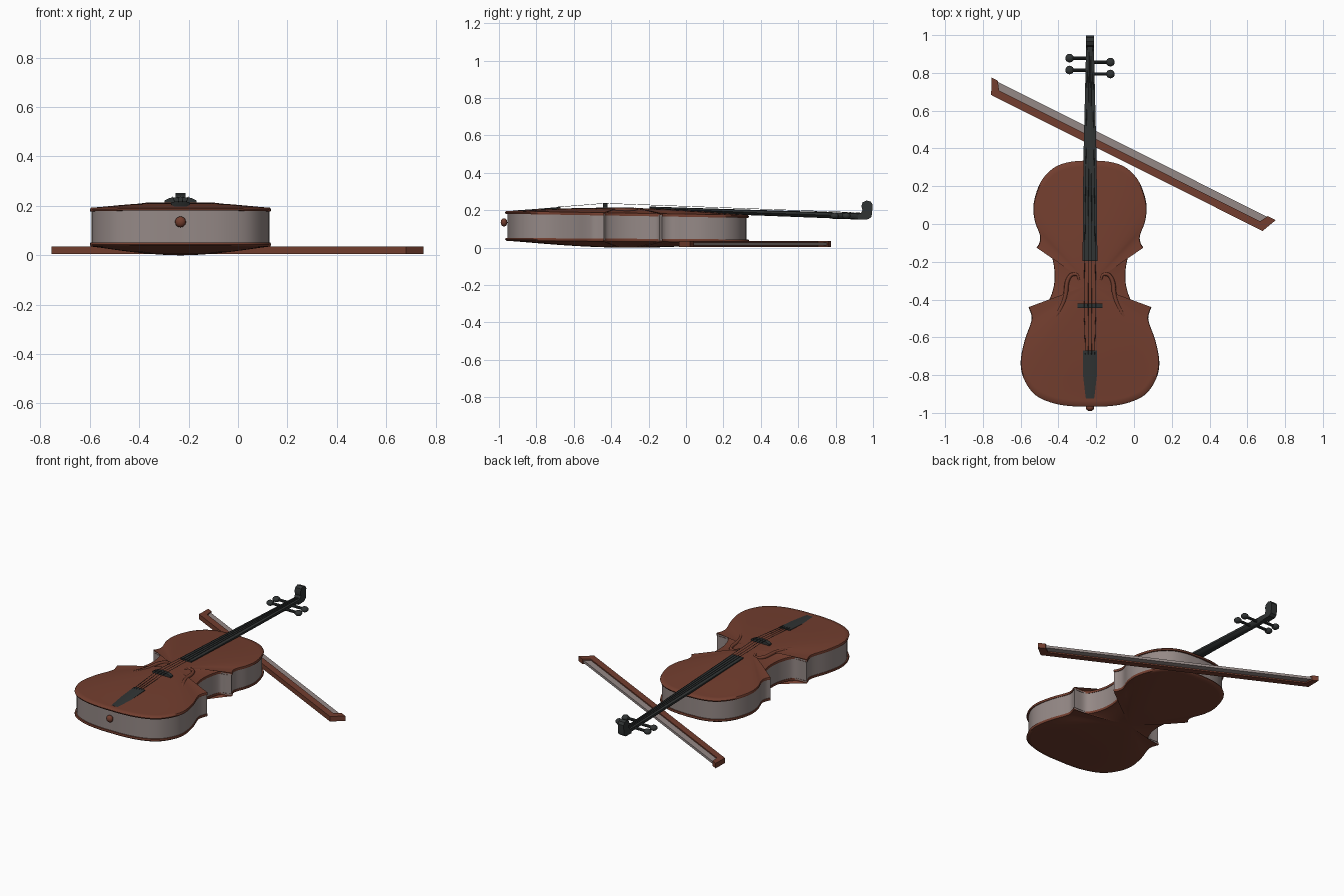
import bpy, bmesh, math
from mathutils import Vector, Matrix

if "Cube" in bpy.data.objects:
    bpy.data.objects.remove(bpy.data.objects["Cube"])

CX, CY = -0.233, -0.32


def material(name, rgb):
    m = bpy.data.materials.new(name)
    m.diffuse_color = (*rgb, 1)
    m.use_nodes = True
    m.node_tree.nodes["Principled BSDF"].inputs["Base Color"].default_value = m.diffuse_color
    return m


WOOD = material("varnish", (0.17, 0.048, 0.028))
DARK = material("ebony", (0.03, 0.034, 0.034))
PALE = material("pale_wood", (0.30, 0.25, 0.24))


def finish(name, bm, mat, angle=35):
    bmesh.ops.recalc_face_normals(bm, faces=bm.faces)
    me = bpy.data.meshes.new(name)
    bm.to_mesh(me)
    bm.free()
    me.materials.append(mat)
    ob = bpy.data.objects.new(name, me)
    bpy.context.collection.objects.link(ob)
    bpy.context.view_layer.objects.active = ob
    ob.select_set(True)
    bpy.ops.object.shade_smooth_by_angle(angle=math.radians(angle))
    ob.select_set(False)
    return ob


def spline(pts, n=5):
    p = [Vector(q) for q in pts]
    p = [2 * p[0] - p[1]] + p + [2 * p[-1] - p[-2]]
    out = []
    for a, b, c, d in zip(p, p[1:], p[2:], p[3:]):
        for i in range(n):
            t = i / n
            out.append(0.5 * (2 * b + (c - a) * t + (2 * a - 5 * b + 4 * c - d) * t * t
                              + (3 * b - a - 3 * c + d) * t ** 3))
    return out + [p[-2]]


def loft(bm, rings, cap=True):
    vs = [[bm.verts.new(v) for v in r] for r in rings]
    n = len(vs[0])
    for a, b in zip(vs, vs[1:]):
        for i in range(n):
            j = (i + 1) % n
            bm.faces.new((a[i], a[j], b[j], b[i]))
    if cap:
        bm.faces.new(vs[0])
        bm.faces.new(vs[-1])


def prism(bm, pts, offset):
    off = Vector(offset)
    loft(bm, [[Vector(p) for p in pts], [Vector(p) + off for p in pts]])


# Body outline: upper bout, waist and lower bout meet at sharp corners
upper = spline([(0, .337), (.11, .328), (.195, .295), (.262, .22), (.298, .11), (.293, .02),
                (.265, -.06), (.268, -.1), (.283, -.125)])
waist = spline([(.283, -.125), (.25, -.137), (.212, -.15), (.19, -.23), (.19, -.32),
                (.215, -.4), (.25, -.437), (.325, -.44)])
lower = spline([(.325, -.44), (.309, -.49), (.315, -.53), (.347, -.62), (.367, -.73),
                (.35, -.82), (.29, -.905), (.19, -.95), (.08, -.966), (0, -.967)])
half = upper[:-1] + waist[:-1] + lower
outline = half + [Vector((-p.x, p.y)) for p in reversed(half[1:-1])]


def top_edge(y):
    return 0.178 - 0.011 * (y - CY) / 0.65


def back_edge(y):
    return 0.040 - 0.004 * (y - CY) / 0.65


def arch(s):
    return max(0, 1 - s * s) ** 1.3


def top_z(x, y):
    s = min(1, math.hypot(x / 0.3, (y - CY) / 0.65))
    return top_edge(y) + 0.007 + 0.028 * arch(s)


def ring(s, height):
    return [Vector((CX + p.x * s, CY + (p.y - CY) * s, height(CY + (p.y - CY) * s)))
            for p in outline]


def plate(name, edge, sign, rise):
    bm = bmesh.new()
    rings = [ring(.96, lambda y: edge(y) - sign * .008), ring(.995, lambda y: edge(y) - sign * .008),
             ring(1, lambda y: edge(y)), ring(.99, lambda y: edge(y) + sign * .007)]
    for s in (.95, .88, .78, .66, .54, .42, .3, .18, .06):
        rings.append(ring(s, lambda y: edge(y) + sign * (.007 + rise * arch(s))))
    loft(bm, rings)
    finish(name, bm, WOOD, 50)


plate("top_plate", top_edge, 1, 0.028)
plate("back_plate", back_edge, -1, 0.033)

# Ribs between the plates
bm = bmesh.new()
loft(bm, [ring(.98, lambda y: back_edge(y)), ring(.98, lambda y: top_edge(y))], cap=False)
finish("ribs", bm, PALE)


# Neck and fingerboard, rounded underneath, ending in the upturned peg box
def section(y, w, z0, z1):
    prof = [(-1, 1), (-.5, 1.12), (.5, 1.12), (1, 1), (1, .55), (.6, .12), (0, 0), (-.6, .12), (-1, .55)]
    return [Vector((CX + a * w, y, z0 + b * (z1 - z0))) for a, b in prof]


bm = bmesh.new()
loft(bm, [section(*s) for s in ((-.195, .039, .203, .218), (.1, .037, .188, .208), (.33, .035, .174, .2),
                                (.75, .025, .158, .187), (.92, .021, .15, .181), (.97, .02, .155, .185))])
finish("neck_and_fingerboard", bm, DARK)

# Scroll: side profile extruded across the neck
side = [(.92, .151), (.975, .152), (.992, .165), (.996, .2), (.998, .23), (.988, .246), (.966, .252),
        (.945, .243), (.938, .222), (.943, .2), (.935, .183), (.915, .178)]
bm = bmesh.new()
prism(bm, [(CX - .021, y, z) for y, z in side], (.042, 0, 0))
finish("scroll", bm, DARK)

# Tuning pegs
for i, (sx, y) in enumerate(((-1, .878), (-1, .815), (1, .857), (1, .794))):
    bm = bmesh.new()
    bmesh.ops.create_cone(bm, cap_ends=True, segments=10, radius1=.009, radius2=.009, depth=.11,
                          matrix=Matrix.Translation((CX + sx * .052, y, .17)) @ Matrix.Rotation(math.pi / 2, 4, 'Y'))
    bmesh.ops.create_uvsphere(bm, u_segments=14, v_segments=8, radius=.023,
                              matrix=Matrix.Translation((CX + sx * .108, y, .17)) @ Matrix.Diagonal((1, 1, .75, 1)))
    finish(f"peg_{i + 1}", bm, DARK)

# Tailpiece
bm = bmesh.new()
loft(bm, [[(CX + a * w, y, z + b) for a, b in ((-1, 0), (-1, .01), (-.5, .014), (.5, .014), (1, .01), (1, 0))]
          for y, w, z in ((-.925, .036, .184), (-.8, .037, .193), (-.67, .038, .204))])
finish("tailpiece", bm, DARK)

# Bridge
bm = bmesh.new()
prism(bm, [(CX + x, -.445, z) for x, z in ((-.065, .2), (-.065, .222), (-.045, .232), (0, .237), (.045, .232),
                                           (.065, .222), (.065, .2), (.03, .2), (.02, .212), (-.02, .212), (-.03, .2))],
      (0, .024, 0))
finish("bridge", bm, DARK)

# End button
bm = bmesh.new()
bmesh.ops.create_uvsphere(bm, u_segments=16, v_segments=10, radius=.022,
                          matrix=Matrix.Translation((CX, -.973, .135)) @ Matrix.Diagonal((1, .8, 1, 1)))
finish("end_button", bm, WOOD)


def tube(name, pts, radii, mat):
    cu = bpy.data.curves.new(name, 'CURVE')
    cu.dimensions = '3D'
    cu.bevel_depth = 1
    cu.bevel_resolution = 1
    cu.use_fill_caps = True
    sp = cu.splines.new('POLY')
    sp.points.add(len(pts) - 1)
    for q, p, r in zip(sp.points, pts, radii):
        q.co = (*p, 1)
        q.radius = r
    cu.materials.append(mat)
    ob = bpy.data.objects.new(name, cu)
    bpy.context.collection.objects.link(ob)


# Strings over the bridge
for i in range(4):
    k = i - 1.5
    pts = [(CX + k * .016, -.69, .217), (CX + k * .021, -.433, .237), (CX + k * .009, .93, .187)]
    tube(f"string_{i + 1}", pts, [.0014] * 3, DARK)

# Sound holes, mirrored left and right
f_path = spline([(.058, -.295), (.068, -.268), (.1, -.27), (.122, -.31), (.13, -.38), (.152, -.44),
                 (.19, -.5), (.225, -.505), (.23, -.465)], 4)
for sx, label in ((-1, "left"), (1, "right")):
    n = len(f_path) - 1
    pts = [(CX + sx * p.x, p.y, top_z(p.x, p.y) - .004) for p in f_path]
    radii = [.006 + .006 * math.sin(math.pi * i / n) for i in range(n + 1)]
    tube(f"sound_hole_{label}", pts, radii, WOOD)

# Bow lying under the neck, drawn along its own axis
D, N = Vector((.894, -.448, 0)), Vector((.448, .894, 0))


def bow_part(name, pts, z0, z1, mat):
    bm = bmesh.new()
    prism(bm, [D * u + N * v + Vector((0, 0, z0)) for u, v in pts], (0, 0, z1 - z0))
    finish(name, bm, mat)


bow_part("bow_stick", [(-.982, .272), (-1.022, .355), (-.985, .355), (-.955, .312), (.59, .312),
                       (.615, .355), (.662, .355), (.625, .272)], .004, .036, WOOD)
bow_part("bow_hair", [(-.96, .312), (-.985, .35), (.615, .35), (.59, .312)], .012, .028, PALE)
